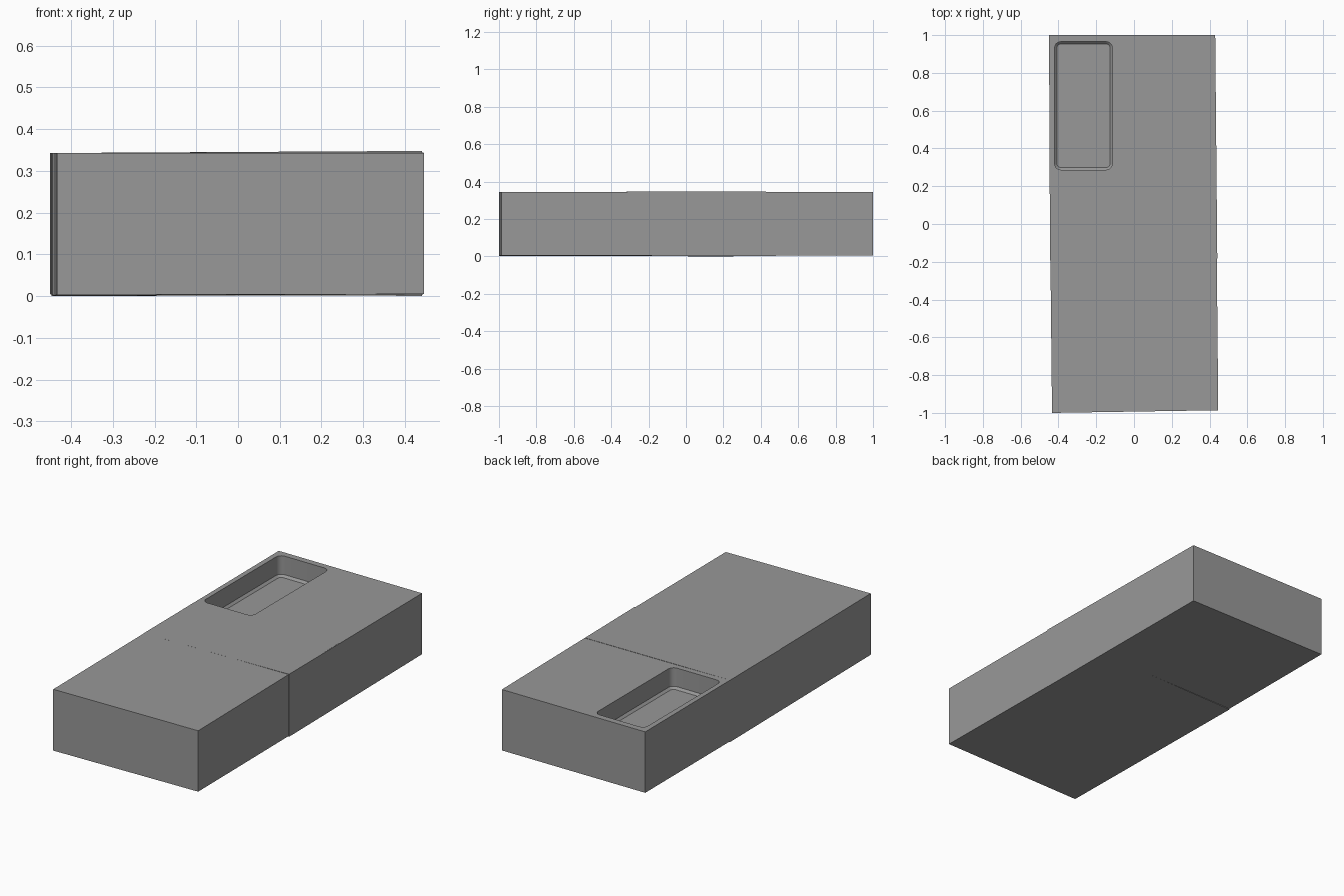
import bpy, bmesh
from mathutils import Matrix

if "Cube" in bpy.data.objects:
    bpy.data.objects.remove(bpy.data.objects["Cube"])

# Dark grey finish shared by both blocks
grey = bpy.data.materials.new("dark_grey")
grey.diffuse_color = (0.315, 0.315, 0.315, 1)
grey.use_nodes = True
grey.node_tree.nodes["Principled BSDF"].inputs["Base Color"].default_value = grey.diffuse_color


def block(name, corners):
    """Box from four plan corners (x, y, bottom z, top z), counter-clockwise."""
    bm = bmesh.new()
    low = [bm.verts.new((x, y, b)) for x, y, b, t in corners]
    high = [bm.verts.new((x, y, t)) for x, y, b, t in corners]
    bm.faces.new(low[::-1])
    bm.faces.new(high)
    for i in range(4):
        j = (i + 1) % 4
        bm.faces.new((low[i], low[j], high[j], high[i]))
    bmesh.ops.recalc_face_normals(bm, faces=bm.faces)
    return finish(name, bm)


def finish(name, bm):
    mesh = bpy.data.meshes.new(name)
    bm.to_mesh(mesh)
    bm.free()
    mesh.materials.append(grey)
    obj = bpy.data.objects.new(name, mesh)
    bpy.context.collection.objects.link(obj)
    return obj


# Front block, turned very slightly and overlapping the rear block
block("front_block", [
    (-0.434, -1.0, 0.003, 0.343), (0.446, -0.986, 0.005, 0.343),
    (0.434, 0.265, 0.004, 0.3475), (-0.447, 0.251, 0.0, 0.343)])

# Rear block, which holds the tray
rear = block("rear_block", [
    (-0.444, -0.192, 0.003, 0.343), (0.441, -0.182, 0.001, 0.348),
    (0.430, 1.0, 0.005, 0.343), (-0.450, 1.0, 0.005, 0.343)])

# Rounded cutter for the recessed tray
x0, x1, y0, y1, floor, top = -0.42, -0.115, 0.287, 0.965, 0.228, 0.45
bm = bmesh.new()
size = Matrix.Diagonal((x1 - x0, y1 - y0, top - floor, 1))
place = Matrix.Translation(((x0 + x1) / 2, (y0 + y1) / 2, (floor + top) / 2))
bmesh.ops.create_cube(bm, size=1, matrix=place @ size)
upright = [e for e in bm.edges if abs(e.verts[0].co.z - e.verts[1].co.z) > 0.1]
bmesh.ops.bevel(bm, geom=upright, offset=0.032, segments=6, profile=0.5, affect='EDGES')
base = [e for e in bm.edges if all(v.co.z < floor + 0.001 for v in e.verts)]
bmesh.ops.bevel(bm, geom=base, offset=0.012, segments=1, profile=0.5, affect='EDGES')
cutter = finish("tray_cutter", bm)
cutter.hide_render = True

# Cut the tray and keep edges crisp
cut = rear.modifiers.new("tray_cut", 'BOOLEAN')
cut.operation = 'DIFFERENCE'
cut.object = cutter
cut.solver = 'EXACT'
bpy.context.view_layer.objects.active = rear
rear.select_set(True)
bpy.ops.object.modifier_apply(modifier=cut.name)
bpy.data.objects.remove(cutter)
bpy.ops.object.shade_smooth_by_angle()
